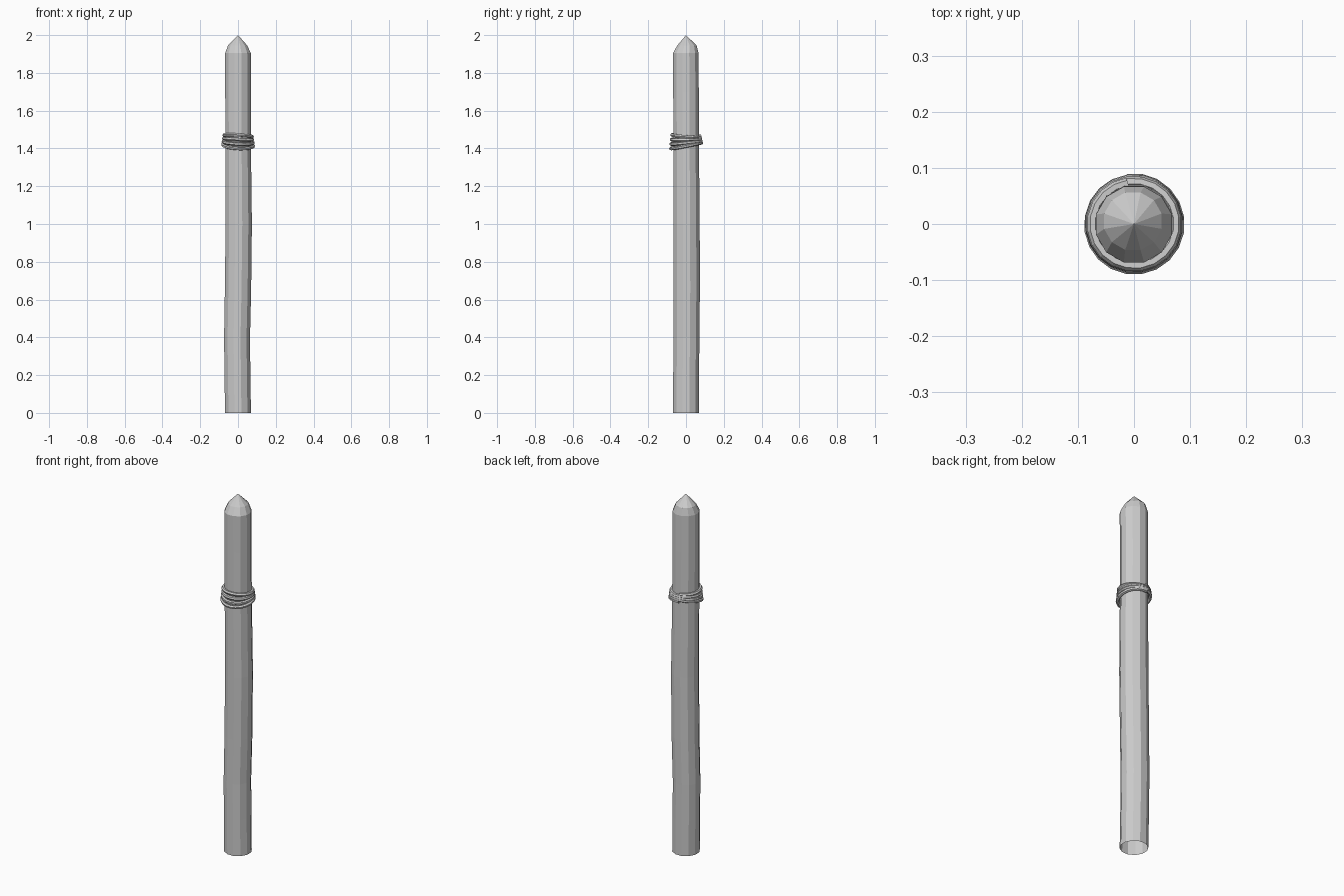
import bpy, bmesh, math

if "Cube" in bpy.data.objects:
    bpy.data.objects.remove(bpy.data.objects["Cube"])

SIDES = 12

# Wooden post: stacked rings (x offset, y offset, z, radius), open underneath
rings = [
    (0.000, 0.000, 0.00, 0.071),
    (-0.003, 0.001, 0.20, 0.071),
    (-0.005, 0.002, 0.40, 0.071),
    (0.000, 0.004, 0.65, 0.072),
    (0.004, 0.003, 1.00, 0.072),
    (0.001, 0.001, 1.40, 0.070),
    (0.000, 0.000, 1.70, 0.070),
    (0.000, -0.001, 1.905, 0.070),
    (-0.002, 0.005, 1.945, 0.053),
]
bm = bmesh.new()
loops = []
for cx, cy, z, r in rings:
    loops.append([bm.verts.new((cx + r * math.cos(2 * math.pi * (i + 0.5) / SIDES),
                                cy + r * math.sin(2 * math.pi * (i + 0.5) / SIDES), z))
                  for i in range(SIDES)])
for low, high in zip(loops, loops[1:]):
    for i in range(SIDES):
        j = (i + 1) % SIDES
        bm.faces.new((low[i], low[j], high[j], high[i]))

# Sharpened tip
apex = bm.verts.new((0, 0, 2.0))
for i in range(SIDES):
    bm.faces.new((loops[-1][i], loops[-1][(i + 1) % SIDES], apex))
mesh = bpy.data.meshes.new("post")
bm.to_mesh(mesh)
bm.free()
bpy.context.collection.objects.link(bpy.data.objects.new("post", mesh))

# Rope: four coils, bunched at the back and spreading towards the front
TURNS, STEPS = 4, 20
curve = bpy.data.curves.new("rope_binding", 'CURVE')
curve.dimensions = '3D'
curve.bevel_depth = 0.0095
curve.bevel_resolution = 1
curve.use_fill_caps = True
spline = curve.splines.new('POLY')
spline.points.add(TURNS * STEPS)
for k, p in enumerate(spline.points):
    t = k / STEPS
    a = math.pi / 2 + 0.15 + 2 * math.pi * t
    r = 0.074 + 0.002 * t
    z = 1.474 - 0.0165 * t - (0.009 - 0.0075 * t) * math.sin(a)
    p.co = (r * math.cos(a), r * math.sin(a), z, 1)
rope = bpy.data.objects.new("rope_binding", curve)
bpy.context.collection.objects.link(rope)
bpy.context.view_layer.objects.active = rope
rope.select_set(True)
bpy.ops.object.convert(target='MESH')
bpy.ops.object.shade_flat()
